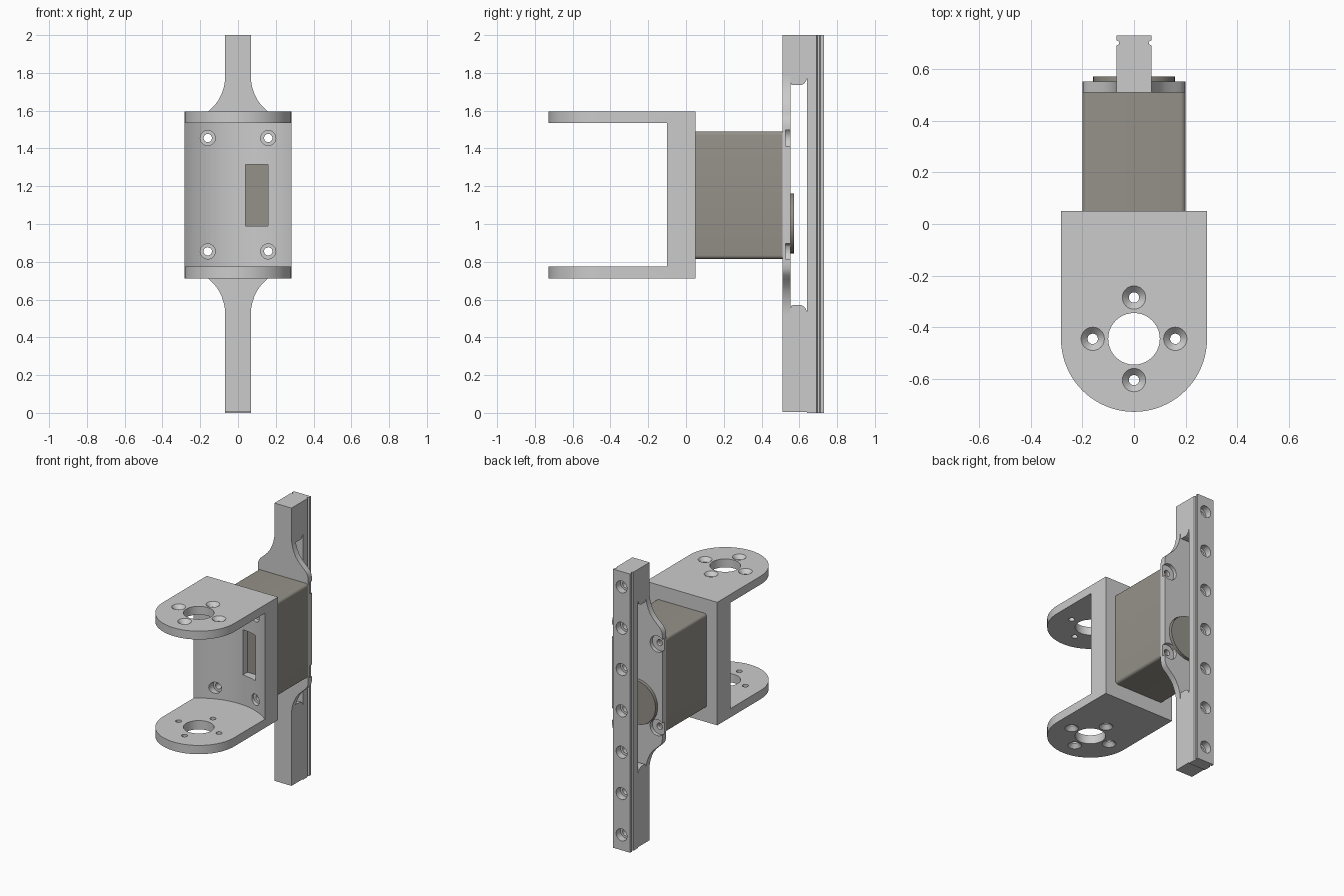
import bpy, bmesh
from math import pi, sin, cos
from mathutils import Vector

if "Cube" in bpy.data.objects:
    bpy.data.objects.remove(bpy.data.objects["Cube"])

AXES = {'x': lambda a, b, h: (h, a, b), 'y': lambda a, b, h: (a, h, b), 'z': lambda a, b, h: (a, b, h)}


def finish(name, bm, cutter=False):
    bmesh.ops.recalc_face_normals(bm, faces=bm.faces)
    me = bpy.data.meshes.new(name)
    bm.to_mesh(me)
    bm.free()
    ob = bpy.data.objects.new(name, me)
    bpy.context.collection.objects.link(ob)
    ob.hide_render = cutter
    return ob


def prism(name, pts, h0, h1, axis='z', cutter=False):
    """Extrude a 2D outline along an axis."""
    bm, f = bmesh.new(), AXES[axis]
    lo = [bm.verts.new(f(a, b, h0)) for a, b in pts]
    hi = [bm.verts.new(f(a, b, h1)) for a, b in pts]
    bm.faces.new(lo)
    bm.faces.new(hi)
    for i in range(len(pts)):
        j = (i + 1) % len(pts)
        bm.faces.new((lo[i], lo[j], hi[j], hi[i]))
    return finish(name, bm, cutter)


def turned(name, prof, ca, cb, axis='z', n=32, cutter=False):
    """Stack of rings (radius, height) capped at both ends."""
    bm, f = bmesh.new(), AXES[axis]
    rings = [[bm.verts.new(f(ca + r * cos(2 * pi * i / n), cb + r * sin(2 * pi * i / n), h))
              for i in range(n)] for r, h in prof]
    bm.faces.new(rings[0])
    bm.faces.new(rings[-1])
    for p, q in zip(rings, rings[1:]):
        for i in range(n):
            j = (i + 1) % n
            bm.faces.new((p[i], p[j], q[j], q[i]))
    return finish(name, bm, cutter)


def rect(a0, a1, b0, b1):
    return [(a0, b0), (a1, b0), (a1, b1), (a0, b1)]


def arc(ca, cb, r, t0, t1, n):
    return [(ca + r * cos(t0 + (t1 - t0) * i / n), cb + r * sin(t0 + (t1 - t0) * i / n)) for i in range(n + 1)]


def cut(ob, cutters):
    for c in cutters:
        m = ob.modifiers.new("cut", 'BOOLEAN')
        m.operation, m.solver, m.object = 'DIFFERENCE', 'EXACT', c
    bpy.context.view_layer.update()
    dg = bpy.context.evaluated_depsgraph_get()
    me = bpy.data.meshes.new_from_object(ob.evaluated_get(dg))
    ob.modifiers.clear()
    ob.data = me
    for c in cutters:
        bpy.data.objects.remove(c)


def smooth(ob):
    bpy.ops.object.select_all(action='DESELECT')
    ob.select_set(True)
    bpy.context.view_layer.objects.active = ob
    bpy.ops.object.shade_smooth_by_angle(angle=0.5)


dark = bpy.data.materials.new("dark_brown")
dark.diffuse_color = (0.3, 0.285, 0.25, 1)
dark.use_nodes = True
dark.node_tree.nodes["Principled BSDF"].inputs["Base Color"].default_value = dark.diffuse_color
MID, PY = 1.153, -0.445           # mid height, pivot axis y
SCREWS = [(x, z) for x in (-0.16, 0.16) for z in (0.855, 1.455)]

# U bracket: rounded slab hollowed by a cylinder about the pivot
W = 0.283
bracket = prism("u_bracket", [(W, 0.05), (-W, 0.05)] + arc(0, PY, W, pi, 2 * pi, 40), 0.712, 1.595)
cutters = [turned("hollow", [(0.446, 0.775), (0.446, 1.535)], 0, PY, n=96, cutter=True),
           turned("pivot_hole", [(0.1, 0.6), (0.1, 1.7)], 0, PY, n=40, cutter=True),
           prism("window", rect(0.04, 0.16, 0.99, 1.315), -0.15, 0.1, 'y', True)]
for k in range(4):
    cutters.append(turned("countersink", [(0.05, 1.6), (0.02, 1.568), (0.02, 0.739), (0.05, 0.707)],
                          0.16 * cos(k * pi / 2), PY + 0.16 * sin(k * pi / 2), n=24, cutter=True))
for x, z in SCREWS:
    cutters.append(turned("bore", [(0.04, -0.15), (0.04, 0.005), (0.022, 0.005), (0.022, 0.1)],
                          x, z, 'y', 24, True))
cut(bracket, cutters)

# Motor body with rounded long edges, drilled through for the screws
r, corners = 0.02, []
for k, (sx, sz) in enumerate([(1, 1), (-1, 1), (-1, -1), (1, -1)]):
    corners += arc(sx * (0.2 - r), MID + sz * (0.338 - r), r, k * pi / 2, (k + 1) * pi / 2, 5)
motor = prism("motor_body", corners, 0.051, 0.51, 'y')
cut(motor, [turned("drill", [(0.022, -0.1), (0.022, 0.6)], x, z, 'y', 24, True) for x, z in SCREWS])
motor.data.materials.append(dark)

# Round boss on the back of the motor
boss = turned("motor_boss", [(0.158, 0.505), (0.158, 0.572)], 0, 1.003, 'y', 64)
boss.data.materials.append(dark)

# Flared mounting plate, mirrored about its middle
half = [(0.2, 0.365), (0.197, 0.39), (0.19, 0.408), (0.178, 0.424), (0.155, 0.445), (0.122, 0.477),
        (0.102, 0.505), (0.086, 0.538), (0.075, 0.572), (0.069, 0.605), (0.068, 0.63)]
quarter2 = half + [(-x, z) for x, z in reversed(half)]
outline = [(x, MID + z) for x, z in quarter2] + [(x, MID - z) for x, z in
                                                 [(-a, b) for a, b in quarter2]]
plate = prism("mount_plate", outline, 0.51, 0.553, 'y')
cutters = [turned("bore", [(0.022, 0.4), (0.022, 0.527), (0.058, 0.527), (0.058, 0.6)], x, z, 'y', 28, True)
           for x, z in SCREWS]
cutters.append(turned("boss_opening", [(0.162, 0.45), (0.162, 0.6)], 0, 1.003, 'y', 64, True))
cut(plate, cutters)

# Spine blocks joining plate and rail above and below the opening
step = [(0.51, 0.6), (0.553, 0.6), (0.557, 0.586), (0.567, 0.582), (0.61, 0.582), (0.625, 0.59),
        (0.635, 0.602), (0.64, 0.62)]
for name, s, end in (("upper_spine", 1, 2.0), ("lower_spine", -1, 0.006)):
    prism(name, [(y, MID + s * d) for y, d in step] + [(0.64, end), (0.51, end)], -0.068, 0.068, 'x')

# Grooved guide rail with counterbored holes
side = [(0.068, 0.64), (0.068, 0.692), (0.058, 0.697), (0.058, 0.707), (0.068, 0.712), (0.068, 0.731)]
rail = prism("guide_rail", side + [(-x, y) for x, y in reversed(side)], 0, 2)
cut(rail, [turned("rail_hole", [(0.026, 0.6), (0.026, 0.682), (0.043, 0.682), (0.043, 0.8)],
                  0, 0.11 + i * 1.78 / 6, 'y', 28, True) for i in range(7)])

for ob in (bracket, motor, boss, plate, rail):
    smooth(ob)
